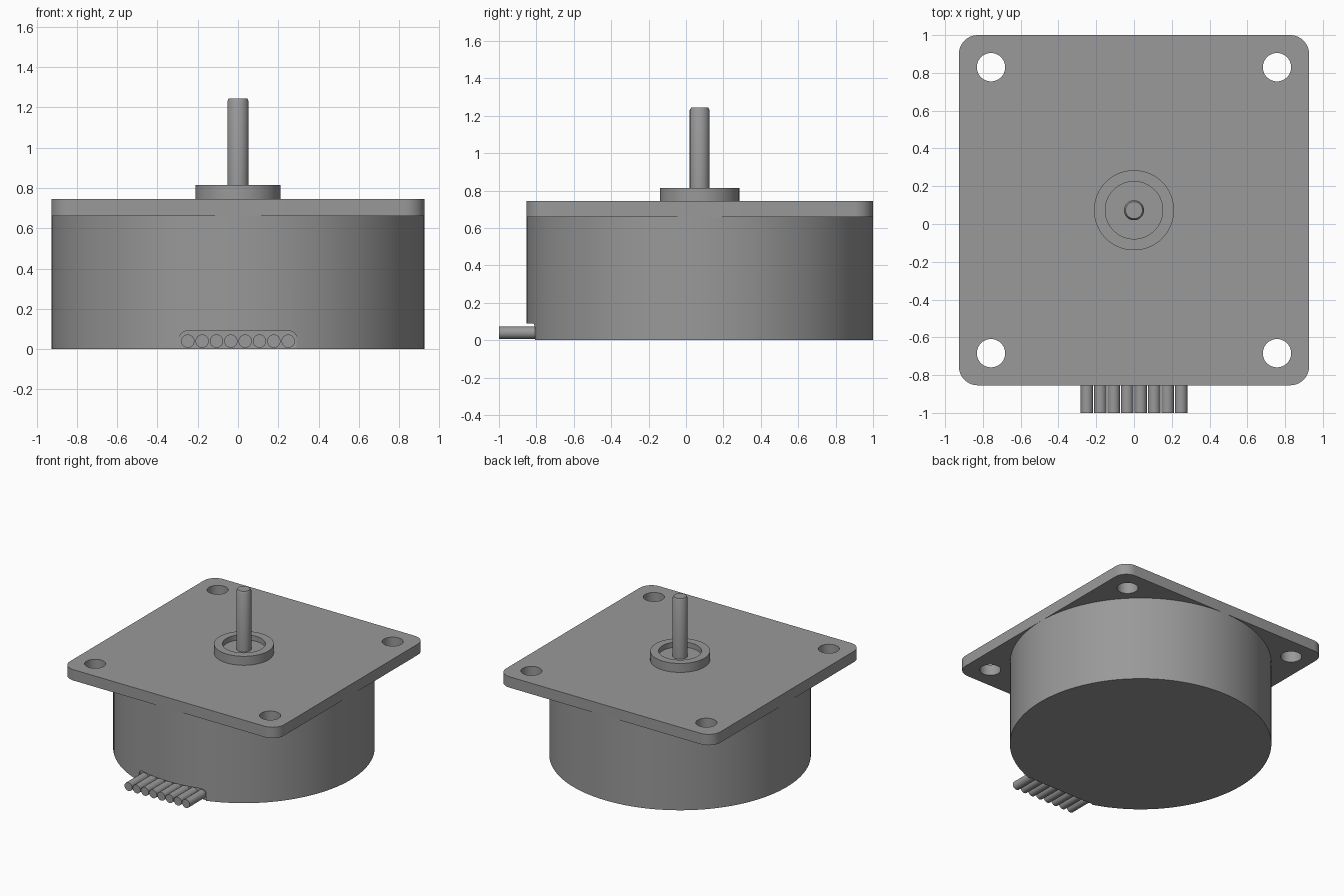
import bpy, bmesh, math
from mathutils import Matrix, Vector

cube = bpy.data.objects.get("Cube")
if cube:
    bpy.data.objects.remove(cube, do_unlink=True)

CY = 0.073     # motor axis position in y
HALF = 0.927   # half width of the flange and body radius

grey = bpy.data.materials.new("metal grey")
grey.use_nodes = True
colour = (0.32, 0.32, 0.32, 1)
grey.diffuse_color = colour
grey.node_tree.nodes["Principled BSDF"].inputs["Base Color"].default_value = colour


def finish(name, bm):
    bmesh.ops.recalc_face_normals(bm, faces=bm.faces)
    mesh = bpy.data.meshes.new(name)
    bm.to_mesh(mesh)
    bm.free()
    mesh.materials.append(grey)
    obj = bpy.data.objects.new(name, mesh)
    bpy.context.collection.objects.link(obj)
    return obj


def smooth(obj):
    bpy.ops.object.select_all(action='DESELECT')
    obj.select_set(True)
    bpy.context.view_layer.objects.active = obj
    bpy.ops.object.shade_smooth_by_angle(angle=math.radians(30))


def prism(name, outline, base, depth, matrix=Matrix()):
    """Extrude a flat outline along its local z, then place it."""
    bm = bmesh.new()
    face = bm.faces.new([bm.verts.new((x, y, base)) for x, y in outline])
    new = bmesh.ops.extrude_face_region(bm, geom=[face])["geom"]
    verts = [v for v in new if isinstance(v, bmesh.types.BMVert)]
    bmesh.ops.translate(bm, verts=verts, vec=(0, 0, depth))
    bmesh.ops.transform(bm, verts=bm.verts, matrix=matrix)
    return finish(name, bm)


def circle(r, n, cx=0, cy=0):
    return [(cx + r * math.cos(2 * math.pi * i / n),
             cy + r * math.sin(2 * math.pi * i / n)) for i in range(n)]


def rounded_rect(hx, hy, r, n=10):
    points = []
    for k, (sx, sy) in enumerate([(1, 1), (-1, 1), (-1, -1), (1, -1)]):
        for i in range(n + 1):
            a = (k + i / n) * math.pi / 2
            points.append((sx * (hx - r) + r * math.cos(a),
                           sy * (hy - r) + r * math.sin(a)))
    return points


def lathe(name, profile, n=64):
    """Spin an (r, z) profile around the motor axis."""
    bm = bmesh.new()
    verts = [bm.verts.new((r, CY, z)) for r, z in profile]
    edges = [bm.edges.new(pair) for pair in zip(verts, verts[1:])]
    bmesh.ops.spin(bm, geom=verts + edges, cent=(0, CY, 0), axis=(0, 0, 1),
                   angle=2 * math.pi, steps=n)
    bmesh.ops.remove_doubles(bm, verts=bm.verts, dist=1e-4)
    return finish(name, bm)


def cut(obj, cutter):
    mod = obj.modifiers.new("cut", 'BOOLEAN')
    mod.operation = 'DIFFERENCE'
    mod.solver = 'EXACT'
    mod.object = cutter
    bpy.context.view_layer.objects.active = obj
    bpy.ops.object.modifier_apply(modifier=mod.name)
    bpy.data.objects.remove(cutter, do_unlink=True)


at_axis = Matrix.Translation((0, CY, 0))
along_y = Matrix.Rotation(math.radians(90), 4, 'X')  # local z becomes -y

# Round body with the cable notch
body = prism("body", circle(HALF, 128), 0, 0.66, at_axis)
cut(body, prism("notch_cutter", rounded_rect(0.29, 0.09, 0.035), 0.8, 0.4, along_y))
smooth(body)

# Square mounting flange with four bolt holes
flange = prism("flange", rounded_rect(HALF, HALF, 0.1), 0.66, 0.085, at_axis)
for sx in (-1, 1):
    for sy in (-1, 1):
        cut(flange, prism("hole_cutter", circle(0.075, 40, sx * 0.757, sy * 0.757),
                          0.6, 0.2, at_axis))
smooth(flange)

# Raised bearing collar with a recess
smooth(lathe("bearing_collar", [(0.212, 0.745), (0.212, 0.815), (0.152, 0.815),
                                (0.152, 0.775), (0, 0.775)]))

# Output shaft with a chamfered tip
smooth(lathe("shaft", [(0.053, 0.775), (0.053, 1.23), (0.045, 1.245), (0, 1.245)], 40))

# Row of eight lead wires
for i in range(8):
    x = (i - 3.5) * 0.0712
    smooth(prism(f"wire_{i + 1}", circle(0.033, 24, x, 0.04), 0.8, 0.2, along_y))
